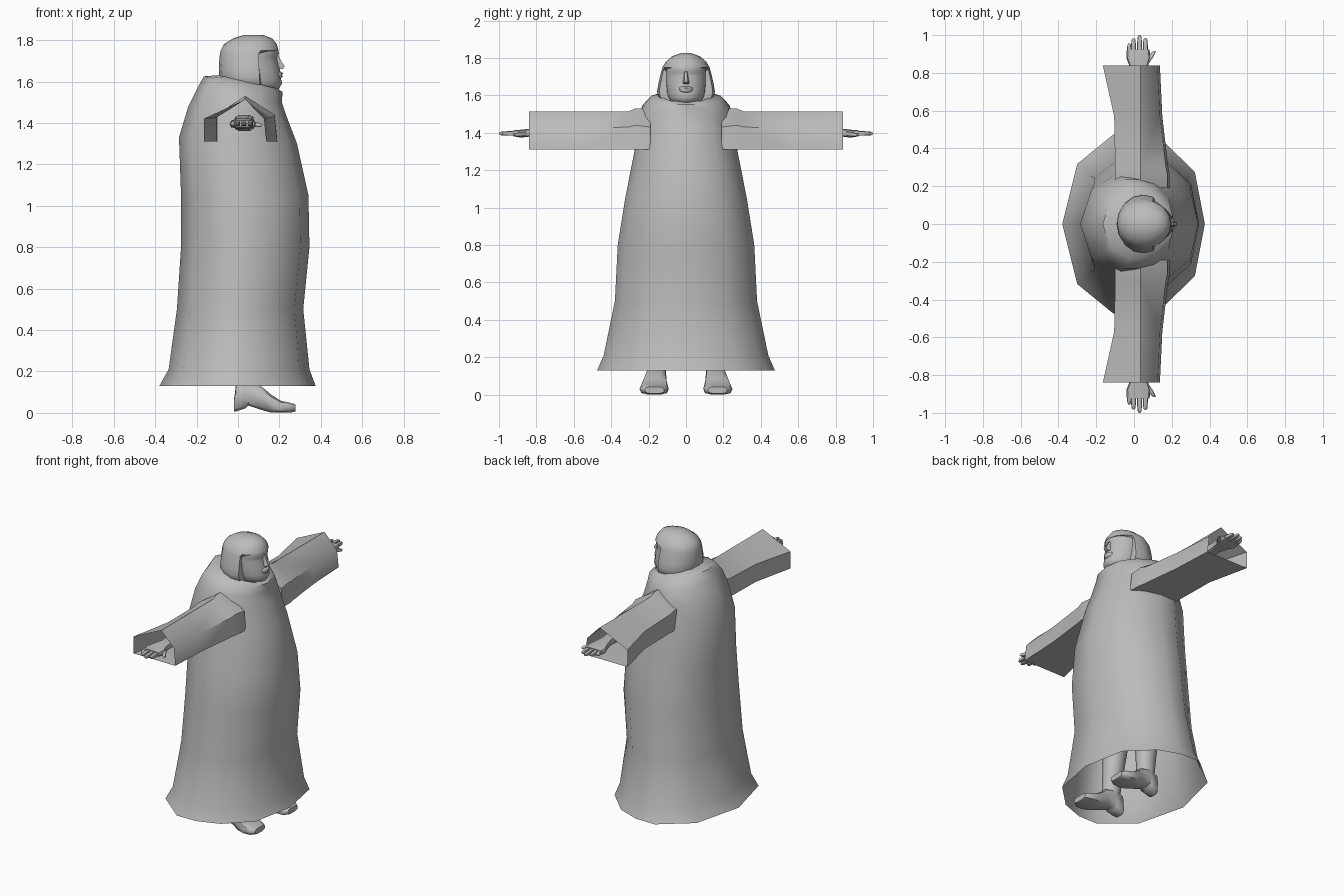
import bpy, bmesh, math

grey = bpy.data.materials.new("plain grey")
grey.diffuse_color = (0.5, 0.5, 0.5, 1)


def loft(name, rings, cap_start=True, cap_end=True, sharp=50, edit=None):
    """Skin a list of equal-length point rings into one smooth object."""
    bm = bmesh.new()
    rows = [[bm.verts.new(p) for p in r] for r in rings]
    n = len(rows[0])
    for a, b in zip(rows, rows[1:]):
        for i in range(n):
            j = (i + 1) % n
            bm.faces.new((a[i], a[j], b[j], b[i]))
    if cap_start:
        bm.faces.new(rows[0][::-1])
    if cap_end:
        bm.faces.new(rows[-1])
    if edit:
        for v in bm.verts:
            edit(v.co)
    bmesh.ops.recalc_face_normals(bm, faces=bm.faces)
    for f in bm.faces:
        f.smooth = True
    for e in bm.edges:
        e.smooth = len(e.link_faces) == 2 and e.calc_face_angle(0) < math.radians(sharp)
    me = bpy.data.meshes.new(name)
    bm.to_mesh(me)
    bm.free()
    me.materials.append(grey)
    ob = bpy.data.objects.new(name, me)
    bpy.context.collection.objects.link(ob)
    return ob


def ellipse_z(z, xb, xf, w, y=0, n=16):
    """Horizontal ring from back x to front x with half width w."""
    c, r = (xb + xf) / 2, (xf - xb) / 2
    return [(c + r * math.cos(t), y + w * math.sin(t), z)
            for t in (2 * math.pi * i / n for i in range(n))]


def box_ring(c1, c2, h1, h2, n=10, power=0.6):
    """Rounded-rectangle section as a list of 2D points."""
    out = []
    for i in range(n):
        t = 2 * math.pi * i / n
        a, b = math.cos(t), math.sin(t)
        out.append((c1 + h1 * math.copysign(abs(a) ** power, a),
                    c2 + h2 * math.copysign(abs(b) ** power, b)))
    return out


# Robe: twelve-sided flared body, open at the hem, folded in at the collar
half = [(0, 0), (.106, .67), (.36, 1), (.54, 1), (.73, .89), (.93, .58), (1, 0)]
section = half + [(u, -v) for u, v in half[-2:0:-1]]


def robe_ring(zb, zf, xb, xf, w):
    return [(xb + u * (xf - xb), v * w, zb + u * (zf - zb)) for u, v in section]


loft("robe", [robe_ring(*r) for r in [
    (.13, .13, -.38, .375, .475), (.21, .21, -.335, .345, .44),
    (.5, .5, -.295, .315, .38), (.8, .8, -.275, .345, .365),
    (1.05, 1.05, -.275, .34, .325), (1.33, 1.30, -.285, .285, .272),
    (1.48, 1.43, -.24, .235, .25), (1.57, 1.50, -.195, .212, .235),
    (1.625, 1.55, -.165, .215, .185), (1.632, 1.565, -.07, .19, .13),
    (1.60, 1.54, -.04, .16, .09)]], cap_start=False)

# Head and face
loft("head", [ellipse_z(*r) for r in [
    (1.50, -.03, .12, .07), (1.553, -.03, .165, .07), (1.562, -.03, .195, .082),
    (1.59, -.04, .213, .098), (1.615, -.05, .207, .105),
    (1.66, -.06, .203, .11), (1.70, -.07, .192, .112),
    (1.72, -.07, .191, .112), (1.735, -.07, .198, .112),
    (1.77, -.06, .188, .105), (1.80, -.03, .16, .08)]])

# Nose and lips
loft("nose", [[(.17, -w, z), (x, -w * .45, z), (x, w * .45, z), (.17, w, z)]
              for z, x, w in [(1.73, .193, .014), (1.70, .208, .016),
                              (1.672, .226, .022), (1.66, .215, .026)]], sharp=70)
loft("lips", [ellipse_z(*r, n=10) for r in [
    (1.648, .17, .206, .025), (1.64, .17, .218, .036), (1.632, .17, .212, .038),
    (1.624, .17, .217, .034), (1.614, .17, .206, .022)]], sharp=80)


# Hair: rounded helmet, flattened behind the face below the fringe
def trim_hair(co):
    if co.z < 1.74:
        co.x = min(co.x, .10 + .12 * max(0, 1.68 - co.z))


loft("hair", [ellipse_z(*r) for r in [
    (1.57, -.05, .17, .13), (1.59, -.08, .19, .148), (1.62, -.09, .19, .155),
    (1.66, -.093, .19, .148), (1.71, -.09, .195, .137), (1.735, -.087, .197, .13),
    (1.75, -.083, .196, .126), (1.78, -.068, .188, .108),
    (1.808, -.025, .165, .075), (1.825, .03, .12, .03)]], edit=trim_hair)

for s, side in ((1, "left"), (-1, "right")):
    # Sleeve: five-sided tube, open at the cuff
    loft(side + "_sleeve", [
        [(x0, s * y, 1.31), (x0 - .0, s * y, zs), (.035, s * y, zt),
         (x1 - .012, s * y, zs), (x1, s * y, 1.31)]
        for y, x0, x1, zs, zt in [
            (.19, -.10, .19, 1.43, 1.53), (.27, -.10, .188, 1.44, 1.53),
            (.31, -.10, .18, 1.43, 1.513), (.57, -.105, .15, 1.425, 1.513),
            (.84, -.165, .137, 1.42, 1.513)]], cap_end=False, sharp=45)

    # Forearm and palm
    loft(side + "_hand", [
        [(x, s * y, z) for x, z in box_ring(cx, cz, hx, hz)]
        for y, cx, cz, hx, hz in [
            (.45, .03, 1.40, .05, .04), (.78, .03, 1.40, .036, .024),
            (.84, .025, 1.40, .05, .022), (.88, .023, 1.395, .064, .022),
            (.925, .022, 1.397, .06, .016)]])

    # Fingers and thumb: root x, root y, tip x, tip y, thickness
    for i, (x0, y0, x1, y1, r) in enumerate([
            (-.025, .91, -.026, .955, .011), (-.002, .91, -.003, .983, .013),
            (.028, .91, .03, 1.0, .013), (.06, .91, .06, .985, .013),
            (.065, .85, .108, .915, .014)]):
        rings = []
        for t, k in ((0, 1), (.5, 1), (.88, .8), (1, .35)):
            x, y = x0 + t * (x1 - x0), y0 + t * (y1 - y0)
            rings.append([(a, s * y, b) for a, b in
                          box_ring(x, 1.396 - .008 * t * (i == 4), r * k, .012 * k, n=8)])
        loft("%s_finger_%d" % (side, i + 1), rings)

    # Leg inside the robe
    loft(side + "_leg", [ellipse_z(z, xb, xf, w, s * y, 10) for z, xb, xf, w, y in [
        (.08, -.005, .10, .05, .158), (.20, -.02, .10, .055, .155),
        (.50, -.06, .10, .075, .14), (.90, -.08, .11, .095, .115)]])

    # Shoe: heel, arch and flat toe, lofted along x
    loft(side + "_shoe", [
        [(x, y, max(z, 0)) for y, z in box_ring(s * yc, (lo + hi) / 2, w, (hi - lo) / 2)]
        for x, lo, hi, w, yc in [
            (-.02, .005, .06, .038, .155), (-.01, .005, .135, .05, .157),
            (.035, .02, .15, .054, .158), (.05, .034, .15, .054, .158),
            (.11, .014, .132, .058, .162), (.16, 0, .09, .07, .167),
            (.205, 0, .06, .078, .17), (.25, 0, .05, .072, .17),
            (.277, .006, .042, .052, .168)]])
